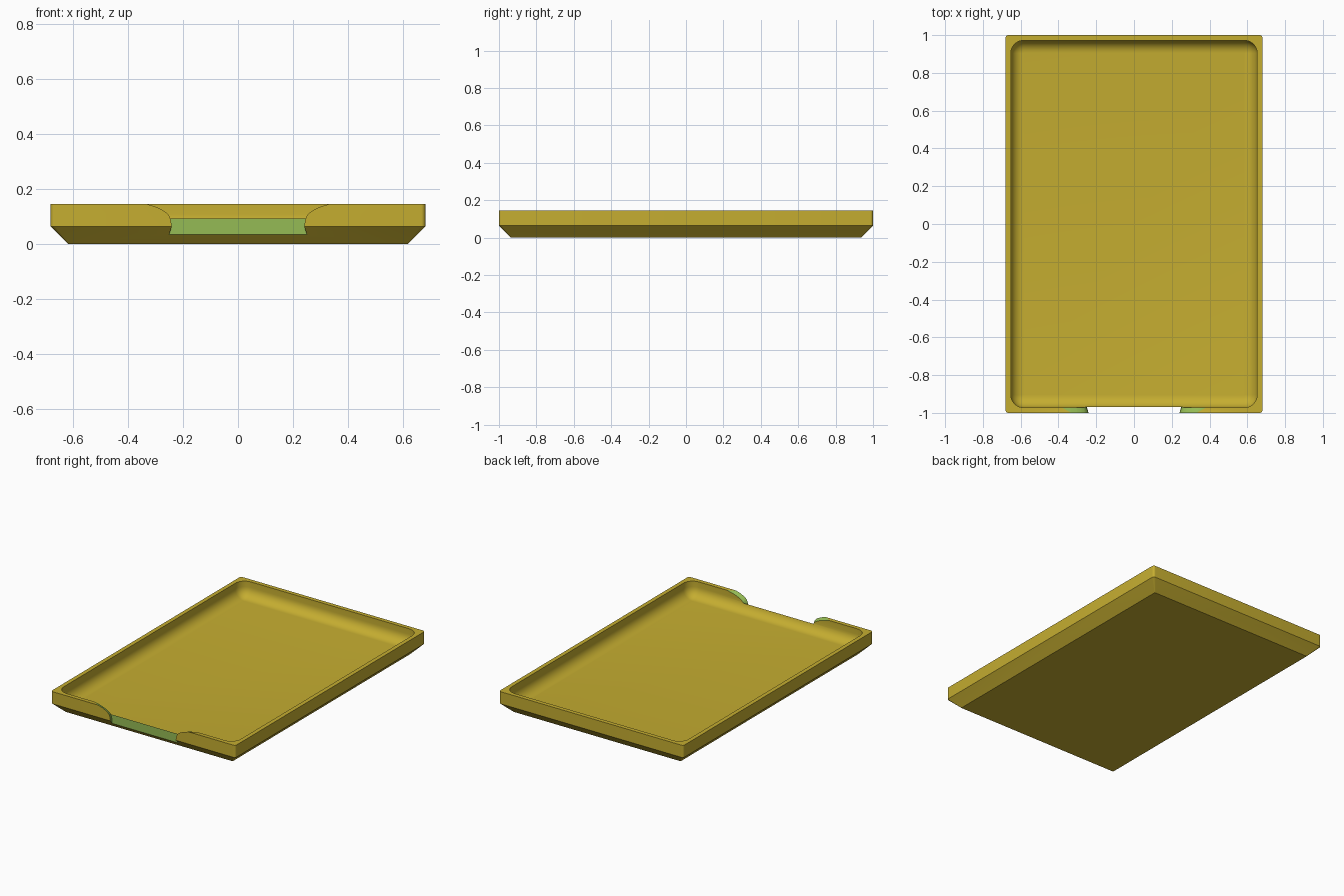
import bpy, bmesh, math

if "Cube" in bpy.data.objects:
    bpy.data.objects.remove(bpy.data.objects["Cube"])

W, L, H = 0.68, 1.0, 0.145      # half width, half length, height


def material(name, rgb):
    m = bpy.data.materials.new(name)
    m.diffuse_color = (*rgb, 1)
    m.use_nodes = True
    m.node_tree.nodes["Principled BSDF"].inputs["Base Color"].default_value = m.diffuse_color
    return m


MATS = [material("mustard yellow", (0.56, 0.42, 0.03)),
        material("leaf green", (0.30, 0.50, 0.09))]


def ring(bm, inset, r, z, n=8):
    """Rounded rectangle of vertices, inset from the outer size."""
    verts = []
    for k, (sx, sy) in enumerate([(1, 1), (-1, 1), (-1, -1), (1, -1)]):
        for i in range(n + 1):
            a = math.pi / 2 * (k + i / n)
            verts.append(bm.verts.new((sx * (W - inset - r) + r * math.cos(a),
                                       sy * (L - inset - r) + r * math.sin(a), z)))
    return verts


def loft(bm, rings):
    for a, b in zip(rings, rings[1:]):
        n = len(a)
        for i in range(n):
            bm.faces.new((a[i], a[(i + 1) % n], b[(i + 1) % n], b[i]))
    bm.faces.new(rings[0])
    bm.faces.new(rings[-1])


def finish(bm, name, mat_index):
    bmesh.ops.recalc_face_normals(bm, faces=bm.faces)
    for f in bm.faces:
        f.material_index = mat_index
    me = bpy.data.meshes.new(name)
    bm.to_mesh(me)
    bm.free()
    for m in MATS:
        me.materials.append(m)
    ob = bpy.data.objects.new(name, me)
    bpy.context.collection.objects.link(ob)
    return ob


# Tray: chamfered underside, straight wall, flat rim, coved cavity
WALL, COVE, FLOOR = 0.028, 0.066, 0.042
bm = bmesh.new()
rings = [ring(bm, 0.064, 0.004, 0), ring(bm, 0, 0.015, 0.064),
         ring(bm, 0, 0.015, H), ring(bm, WALL, COVE + 0.002, H)]
for i in range(9):
    a = math.pi / 2 * i / 8
    d = COVE * (1 - math.cos(a))
    rings.append(ring(bm, WALL + d, COVE + 0.002 - d,
                      FLOOR + COVE * (1 - math.sin(a))))
loft(bm, rings)
tray = finish(bm, "tray", 0)

# Thumb notch cutter: flared sides, wider towards the cavity
OUTER = [(0.24, 0.02), (0.24, 0.065), (0.244, 0.088), (0.25, 0.104),
         (0.261, 0.115), (0.276, 0.125), (0.3, 0.136), (0.33, 0.145), (0.34, 0.2)]
INNER = [(0.25, 0.02), (0.25, 0.05), (0.253, 0.08), (0.262, 0.098),
         (0.28, 0.112), (0.304, 0.124), (0.34, 0.136), (0.385, 0.145), (0.395, 0.2)]
bm = bmesh.new()
sections = []
for y, prof in [(-1.05, OUTER), (-1.001, OUTER), (-0.97, INNER)]:
    outline = prof + [(-x, z) for x, z in reversed(prof)]
    sections.append([bm.verts.new((x, y, z)) for x, z in outline])
loft(bm, sections)
bmesh.ops.triangulate(bm, faces=[f for f in bm.faces if len(f.verts) == 4])
cutter = finish(bm, "notch_cutter", 1)
cutter.hide_render = True

# Cut the notch; its new faces keep the green slot
mod = tray.modifiers.new("notch", 'BOOLEAN')
mod.operation = 'DIFFERENCE'
mod.solver = 'EXACT'
mod.object = cutter
bpy.context.view_layer.objects.active = tray
tray.select_set(True)
cutter.select_set(False)
bpy.ops.object.modifier_apply(modifier=mod.name)
bpy.data.objects.remove(cutter)
bpy.ops.object.shade_smooth_by_angle(angle=math.radians(30))
